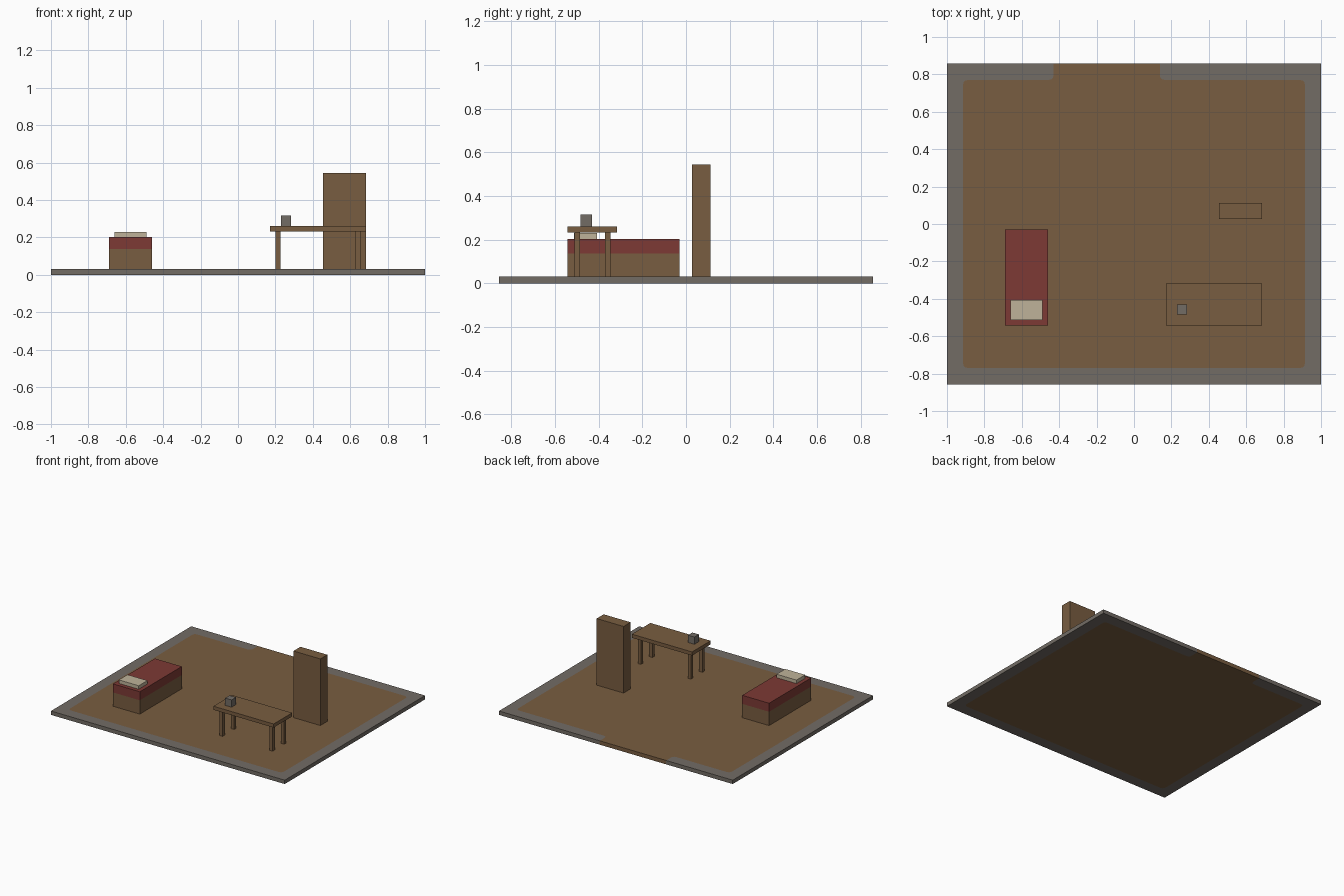
import bpy
import bmesh
from mathutils import Vector

default = bpy.data.objects.get("Cube")
if default:
    bpy.data.objects.remove(default, do_unlink=True)


def material(name, rgb):
    color = (*rgb, 1.0)
    mat = bpy.data.materials.new(name)
    mat.use_nodes = True
    mat.diffuse_color = color
    shader = mat.node_tree.nodes["Principled BSDF"]
    shader.inputs["Base Color"].default_value = color
    shader.inputs["Roughness"].default_value = 0.9
    return mat


wood = material("brown wood", (0.19, 0.11, 0.052))
stone = material("grey stone", (0.17, 0.15, 0.13))
cloth = material("red cloth", (0.205, 0.042, 0.035))
linen = material("cream linen", (0.52, 0.45, 0.32))


def add_object(name, bm, mat):
    bmesh.ops.recalc_face_normals(bm, faces=bm.faces)
    mesh = bpy.data.meshes.new(name)
    bm.to_mesh(mesh)
    bm.free()
    mesh.materials.append(mat)
    obj = bpy.data.objects.new(name, mesh)
    bpy.context.collection.objects.link(obj)
    return obj


def box(name, x, y, z, mat):
    """Box spanning the given (low, high) ranges."""
    bm = bmesh.new()
    bmesh.ops.create_cube(bm, size=1)
    for v in bm.verts:
        v.co = [(lo + hi) / 2 + c * (hi - lo) for c, (lo, hi) in zip(v.co, (x, y, z))]
    return add_object(name, bm, mat)


def slab(name, outline, height, mat):
    """Flat outline extruded up from the ground."""
    bm = bmesh.new()
    face = bm.faces.new([bm.verts.new((p[0], p[1], 0)) for p in outline])
    top = bmesh.ops.extrude_face_region(bm, geom=[face], use_keep_orig=True)["geom"]
    for v in top:
        if isinstance(v, bmesh.types.BMVert):
            v.co.z = height
    return add_object(name, bm, mat)


def rounded(path, radius, steps=3):
    """Round every inner corner of an open path, keeping its ends."""
    points = [Vector(p) for p in path]
    result = [points[0]]
    for before, corner, after in zip(points, points[1:], points[2:]):
        a = corner + (before - corner).normalized() * radius
        b = corner + (after - corner).normalized() * radius
        for i in range(steps + 1):
            t = i / steps
            result.append(a * (1 - t) ** 2 + corner * 2 * t * (1 - t) + b * t * t)
    return result + [points[-1]]


# Ground: wooden floor framed by stone, with a doorway gap at the back
W, D, FLOOR = 1.0, 0.857, 0.03
IX, IY = 0.914, 0.77
DOOR_R, DOOR_L = -0.43, 0.138
inner = rounded([(DOOR_L, D), (DOOR_L, IY), (IX, IY), (IX, -IY),
                 (-IX, -IY), (-IX, IY), (DOOR_R, IY), (DOOR_R, D)], 0.028)
slab("floor", inner, FLOOR, wood)
slab("stone_border", inner + [(-W, D), (-W, -D), (W, -D), (W, D)], FLOOR, stone)

# Bed
bed_x, bed_y = (-0.69, -0.46), (-0.543, -0.03)
box("bed_base", bed_x, bed_y, (FLOOR, 0.137), wood)
box("bed_blanket", bed_x, bed_y, (0.137, 0.203), cloth)
box("pillow", (-0.66, -0.49), (-0.513, -0.407), (0.203, 0.23), linen)

# Table with four legs and a small block on top
box("table_top", (0.17, 0.685), (-0.543, -0.317), (0.232, 0.26), wood)
for side, x in (("right", 0.2), ("left", 0.628)):
    for end, y in (("front", -0.512), ("back", -0.372)):
        box(f"table_leg_{end}_{side}", (x, x + 0.027), (y, y + 0.026), (FLOOR, 0.232), wood)
box("table_block", (0.229, 0.284), (-0.484, -0.43), (0.26, 0.316), stone)

# Cabinet
box("cabinet", (0.455, 0.685), (0.028, 0.113), (FLOOR, 0.545), wood)
